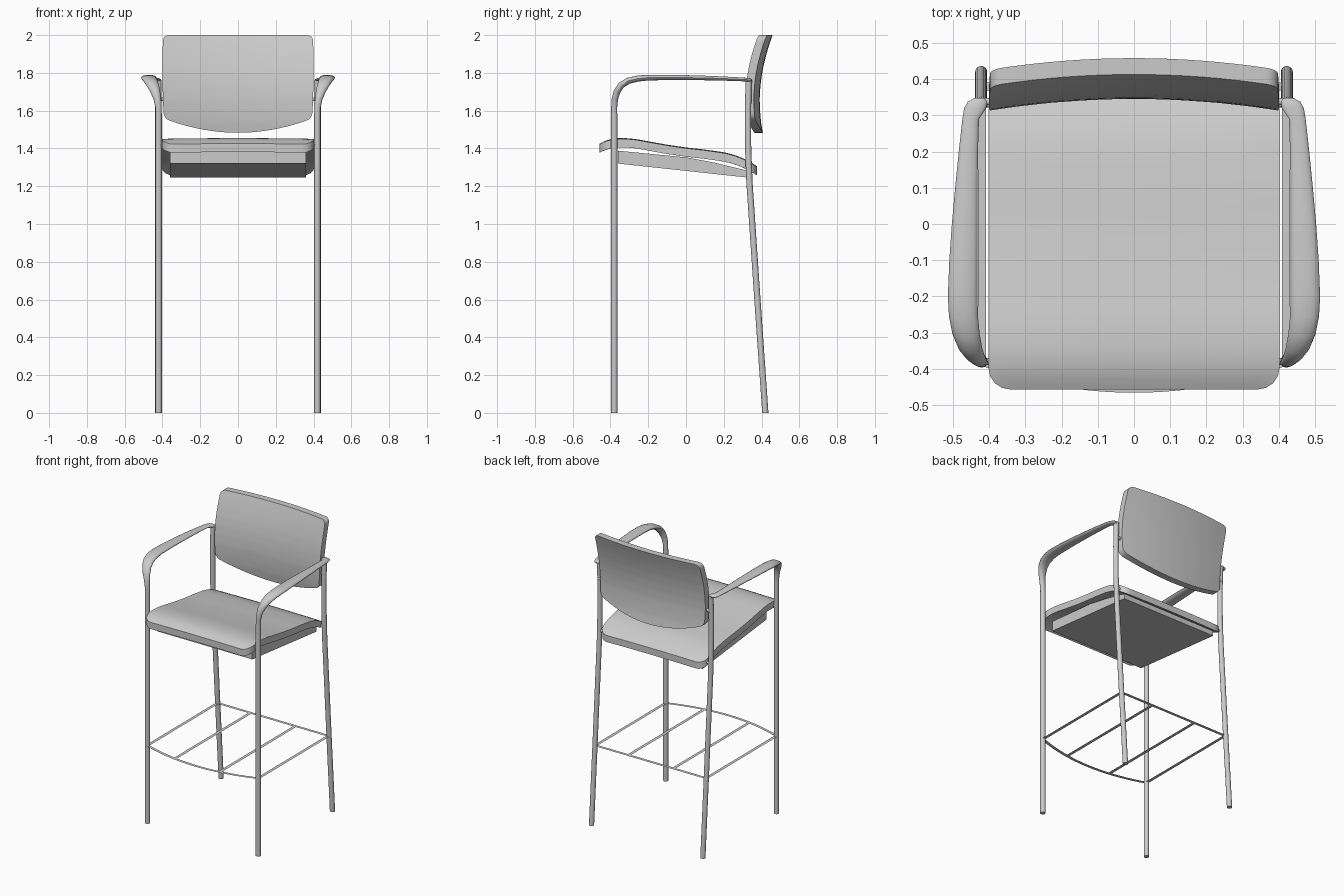
import bpy, bmesh, math
from mathutils import Vector

cube = bpy.data.objects.get("Cube")
if cube:
    bpy.data.objects.remove(cube, do_unlink=True)

grey = bpy.data.materials.new("light grey")
grey.use_nodes = True
colour = (0.6, 0.6, 0.6, 1)
grey.diffuse_color = colour
grey.node_tree.nodes["Principled BSDF"].inputs["Base Color"].default_value = colour


def finish(name, bm, angle=35):
    bmesh.ops.recalc_face_normals(bm, faces=bm.faces[:])
    mesh = bpy.data.meshes.new(name)
    bm.to_mesh(mesh)
    bm.free()
    mesh.materials.append(grey)
    mesh.shade_smooth()
    mesh.set_sharp_from_angle(angle=math.radians(angle))
    obj = bpy.data.objects.new(name, mesh)
    bpy.context.collection.objects.link(obj)
    return obj


def interp(points, v):
    """Piecewise linear lookup in a short list of (key, value)."""
    for (a, fa), (b, fb) in zip(points, points[1:]):
        if v <= b:
            return fa + (fb - fa) * max(0, (v - a) / (b - a))
    return points[-1][1]


def loft(name, sections, sides=16):
    """Skin over elliptical sections: (centre, half axis, half axis)."""
    bm = bmesh.new()
    rings = []
    for c, a, b in sections:
        angles = [2 * math.pi * i / sides for i in range(sides)]
        rings.append([bm.verts.new(Vector(c) + Vector(a) * math.cos(t) + Vector(b) * math.sin(t))
                      for t in angles])
    for r, s in zip(rings, rings[1:]):
        for i in range(sides):
            j = (i + 1) % sides
            bm.faces.new((r[i], r[j], s[j], s[i]))
    bm.faces.new(rings[0])
    bm.faces.new(rings[-1])
    return finish(name, bm)


def slab(name, half, radius, low, high, place, offset, rows=28):
    """Curved panel with rounded corners; place(x, v) gives the face, offset its depth."""
    arc = [half - radius + radius * math.sin(math.radians(a)) for a in (0, 22, 45, 67, 90)]
    flat = half - radius
    xs = [-x for x in reversed(arc)] + [flat * (i / 8 - 1) for i in range(1, 16)] + arc
    bm = bmesh.new()
    grids = []
    for depth in (Vector(), Vector(offset)):
        grid = []
        for x in xs:
            d = max(0, abs(x) - flat)
            cut = radius - math.sqrt(max(0, radius ** 2 - d ** 2))
            lo, hi = low(x) + cut, high(x) - cut
            grid.append([bm.verts.new(Vector(place(x, lo + (hi - lo) * j / rows)) + depth)
                         for j in range(rows + 1)])
        grids.append(grid)
        for p, q in zip(grid, grid[1:]):
            for j in range(rows):
                bm.faces.new((p[j], q[j], q[j + 1], p[j + 1]))

    def rim(g):
        return (g[0][:-1] + [c[-1] for c in g[:-1]] + g[-1][:0:-1] + [c[0] for c in g[:0:-1]])
    a, b = rim(grids[0]), rim(grids[1])
    for i in range(len(a)):
        j = (i + 1) % len(a)
        bm.faces.new((a[i], a[j], b[j], b[i]))
    return finish(name, bm, 40)


def strip(name, path, z, width=0.022):
    """Flat bar following a plan path."""
    bm = bmesh.new()
    pts = [Vector((x, y, z)) for x, y in path]
    pairs = []
    for i, p in enumerate(pts):
        d = (pts[min(i + 1, len(pts) - 1)] - pts[max(i - 1, 0)]).normalized()
        n = Vector((-d.y, d.x, 0)) * width / 2
        pairs.append((bm.verts.new(p + n), bm.verts.new(p - n)))
    for (a, b), (c, d) in zip(pairs, pairs[1:]):
        bm.faces.new((a, b, d, c))
    return finish(name, bm)


# Seat cushion: waterfall front, sloping to the back
seat_profile = [(-0.46, 1.42), (-0.44, 1.432), (-0.41, 1.443), (-0.37, 1.45), (-0.32, 1.451),
                (-0.26, 1.445), (-0.18, 1.43), (-0.1, 1.416), (0, 1.401), (0.1, 1.39),
                (0.2, 1.376), (0.25, 1.364), (0.3, 1.345), (0.34, 1.325), (0.375, 1.302)]
slab("seat_cushion", 0.402, 0.06, lambda x: -0.457, lambda x: 0.375,
     lambda x, y: (x, y, interp(seat_profile, y) + 0.004 * (1 - (x / 0.4) ** 2)),
     (0, 0, -0.045))

# Seat pan under the cushion
pan = [(-0.36, 1.32), (0.335, 1.245), (0.335, 1.28), (0.15, 1.325), (0, 1.353), (-0.36, 1.388)]
bm = bmesh.new()
ends = [[bm.verts.new((x, y, z)) for y, z in pan] for x in (-0.36, 0.36)]
bm.faces.new(ends[0])
bm.faces.new(ends[1])
for i in range(len(pan)):
    j = (i + 1) % len(pan)
    bm.faces.new((ends[0][i], ends[0][j], ends[1][j], ends[1][i]))
finish("seat_pan", bm, 20)

# Backrest: wraps forward at the sides, leans back at the top
back_profile = [(1.48, 0.362), (1.54, 0.352), (1.6, 0.347), (1.66, 0.345), (1.72, 0.348),
                (1.78, 0.355), (1.84, 0.366), (1.9, 0.381), (1.95, 0.396), (2.0, 0.413)]


def back_point(x, z):
    taper = 1 - 0.025 * ((z - 1.82) / 0.3) ** 2
    return (x * taper, interp(back_profile, z) - 0.03 * (x / 0.39) ** 2, z)


slab("backrest", 0.4, 0.03, lambda x: 1.483 + 0.075 * (x / 0.4) ** 2, lambda x: 2.0,
     back_point, (0, 0.045, 0))

# Armrest stations: y, z, inner x, outer x, thickness, tilt of the path in degrees
arm = [(-0.38, 1.58, 0.404, 0.436, 0.032, 90), (-0.38, 1.62, 0.404, 0.438, 0.032, 88),
       (-0.377, 1.66, 0.407, 0.447, 0.034, 80), (-0.366, 1.70, 0.412, 0.465, 0.036, 65),
       (-0.343, 1.735, 0.419, 0.485, 0.036, 48), (-0.305, 1.758, 0.426, 0.501, 0.034, 25),
       (-0.255, 1.77, 0.431, 0.511, 0.032, 9), (-0.2, 1.775, 0.432, 0.514, 0.03, 2),
       (-0.1, 1.776, 0.432, 0.51, 0.028, 0), (0, 1.775, 0.432, 0.503, 0.026, -1),
       (0.1, 1.773, 0.432, 0.494, 0.024, -2), (0.2, 1.77, 0.431, 0.484, 0.022, -2),
       (0.29, 1.766, 0.428, 0.474, 0.02, -2), (0.32, 1.764, 0.408, 0.469, 0.02, -2),
       (0.338, 1.763, 0.406, 0.459, 0.018, -2), (0.348, 1.762, 0.413, 0.44, 0.01, -2)]
back_leg = [(0.42, 0.0), (0.378, 0.6), (0.336, 1.22), (0.329, 1.4), (0.328, 1.6), (0.332, 1.762)]
R = 0.0165

for side, s in (("left", 1), ("right", -1)):
    loft(side + "_armrest",
         [((s * (xi + xo) / 2, y, z), ((xo - xi) / 2, 0, 0),
           (0, -math.sin(math.radians(t)) * h / 2, math.cos(math.radians(t)) * h / 2))
          for y, z, xi, xo, h, t in arm])
    loft(side + "_front_leg",
         [((s * 0.42, -0.38, z), (R, 0, 0), (0, R, 0)) for z in (0, 1.585)])
    loft(side + "_back_leg",
         [((s * 0.422, y, z), (R, 0, 0), (0, R, 0)) for y, z in back_leg])
    # Short pegs joining seat and backrest to the frame
    for name, y, z in (("front_seat_peg", -0.38, 1.42), ("back_seat_peg", 0.332, 1.30),
                       ("backrest_peg", 0.338, 1.66)):
        loft(side + "_" + name,
             [((s * x, y, z), (0, 0.01, 0), (0, 0, 0.01)) for x in (0.37, 0.42)])

# Footrest frame with a bowed front bar
FZ, BACK = 0.53, 0.38


def bow(x):
    return -0.38 - 0.075 * (1 - (x / 0.42) ** 2)


strip("footrest_front_bar", [(x, bow(x)) for x in [0.42 * (i / 10 - 1) for i in range(21)]], FZ)
strip("footrest_back_bar", [(-0.42, BACK), (0.42, BACK)], FZ)
for name, x in (("left_side", 0.42), ("right_side", -0.42), ("left_inner", 0.17),
                ("right_inner", -0.17)):
    strip("footrest_" + name + "_bar", [(x, bow(x)), (x, BACK)], FZ)
